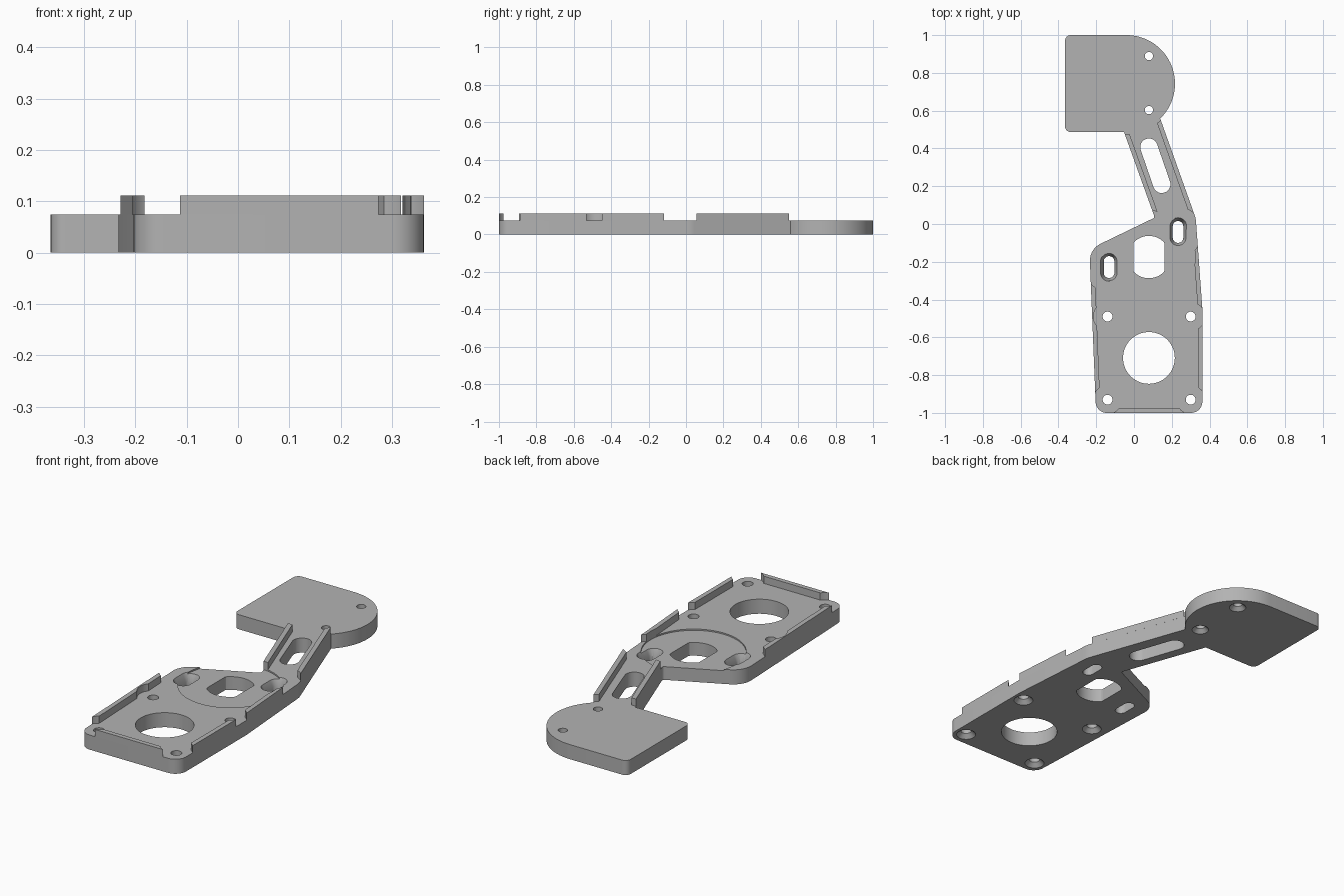
import bpy, bmesh, math
from mathutils import Vector

old = bpy.data.objects.get("Cube")
if old:
    bpy.data.objects.remove(old, do_unlink=True)

THICK, RIB_TOP, RIB_W = 0.075, 0.112, 0.024

grey = bpy.data.materials.new("plain grey")
grey.use_nodes = True
grey.diffuse_color = (0.45, 0.45, 0.45, 1)
grey.node_tree.nodes["Principled BSDF"].inputs["Base Color"].default_value = grey.diffuse_color


def arc(cx, cy, r, start, end, n):
    """Points along a circular arc, angles in degrees."""
    step = math.radians(end - start) / n
    a0 = math.radians(start)
    return [(cx + r * math.cos(a0 + i * step), cy + r * math.sin(a0 + i * step)) for i in range(n + 1)]


def circle(c, r, n=48):
    return arc(c[0], c[1], r, 0, 360, n)[:-1]


def capsule(a, b, r):
    """Slot outline around the segment a-b."""
    ang = math.degrees(math.atan2(b[1] - a[1], b[0] - a[0]))
    return arc(b[0], b[1], r, ang - 90, ang + 90, 16) + arc(a[0], a[1], r, ang + 90, ang + 270, 16)


def rounded(corners):
    """Round each (x, y, radius) corner of a polygon."""
    out = []
    for i, (x, y, r) in enumerate(corners):
        p = Vector((x, y))
        if r == 0:
            out.append((x, y))
            continue
        u = (Vector(corners[i - 1][:2]) - p).normalized()
        v = (Vector(corners[(i + 1) % len(corners)][:2]) - p).normalized()
        half = u.angle(v) / 2
        centre = p + (u + v).normalized() * (r / math.sin(half))
        reach = r / math.tan(half)
        s, e = p + u * reach - centre, p + v * reach - centre
        turn = s.angle_signed(e)
        for k in range(13):
            a = math.atan2(s.y, s.x) - turn * k / 12
            out.append((centre.x + r * math.cos(a), centre.y + r * math.sin(a)))
    return out


def loft(name, low, high, z0, z1):
    """Solid between two outlines with matching point counts."""
    bm = bmesh.new()
    a = [bm.verts.new((x, y, z0)) for x, y in low]
    b = [bm.verts.new((x, y, z1)) for x, y in high]
    bm.faces.new(a)
    bm.faces.new(b)
    for i in range(len(a)):
        j = (i + 1) % len(a)
        bm.faces.new((a[i], a[j], b[j], b[i]))
    bmesh.ops.recalc_face_normals(bm, faces=bm.faces)
    mesh = bpy.data.meshes.new(name)
    bm.to_mesh(mesh)
    bm.free()
    mesh.materials.append(grey)
    ob = bpy.data.objects.new(name, mesh)
    bpy.context.collection.objects.link(ob)
    return ob


def cut(ob, tools):
    """Subtract the tools in turn and bake the result."""
    for t in tools:
        m = ob.modifiers.new("cut", "BOOLEAN")
        m.operation, m.solver, m.object = "DIFFERENCE", "EXACT", t
    bpy.context.view_layer.update()
    mesh = bpy.data.meshes.new_from_object(ob.evaluated_get(bpy.context.evaluated_depsgraph_get()))
    ob.modifiers.clear()
    ob.data = mesh


def through(outline):
    return loft("cutter", outline, outline, -0.1, 0.3)


# Plate outline: round-ended pad, slanted arm and tapered base
PAD = (-0.04, 0.743)
PAD_R = 0.257
FRONT_L, FRONT_R = (-0.201, -1.0), (0.362, -1.0)
SIDE_L, SIDE_R = (-0.236, -0.133), (0.362, -0.45)
ARM_R0, ARM_R1 = (0.327, 0.03), (0.14, 0.555)
ARM_L0, ARM_L1 = (0.11, 0.034), (-0.053, 0.487)
corners = [(-0.365, 0.487, 0.03), (-0.365, 1.0, 0.03)]
corners += [(x, y, 0) for x, y in arc(PAD[0], PAD[1], PAD_R, 90, -46, 40)]
corners += [(*ARM_R0, 0.12), (*SIDE_R, 0), (*FRONT_R, 0.06), (*FRONT_L, 0.06),
            (*SIDE_L, 0.1), (*ARM_L0, 0.012), (*ARM_L1, 0)]
outline = rounded(corners)
plate = loft("mounting_plate", outline, outline, 0, THICK)

# Hole positions
MOTOR = (0.079, -0.175)
base_screws = [(x, y) for x in (-0.14, 0.3) for y in (-0.49, -0.93)]
pad_screws = [(0.079, 0.889), (0.079, 0.603)]
slots = [(0.233, -0.042), (-0.132, -0.228)]

tools = [through(circle((0.079, -0.709), 0.137, 72))]
# Shallow round seat and flat-sided hole
tools.append(loft("cutter", circle(MOTOR, 0.245, 96), circle(MOTOR, 0.245, 96), THICK - 0.007, 0.2))
flat = [(MOTOR[0] + max(-0.082, min(0.082, x)), MOTOR[1] + y) for x, y in circle((0, 0), 0.112, 72)]
tools.append(through(flat))
# Arm slot
tools.append(through(capsule((0.079, 0.407), (0.147, 0.21), 0.046)))
# Screw holes, countersunk from below
for group, r, wide in ((base_screws, 0.026, 0.047), (pad_screws, 0.022, 0.041)):
    for c in group:
        tools.append(through(circle(c, r, 32)))
        tools.append(loft("cutter", circle(c, wide + 0.01, 32), circle(c, r - 0.002, 32), -0.01, wide - r + 0.002))
# Adjusting slots, countersunk from above
for x, y in slots:
    a, b = (x, y - 0.03), (x, y + 0.03)
    tools.append(through(capsule(a, b, 0.028)))
    tools.append(loft("cutter", capsule(a, b, 0.026), capsule(a, b, 0.054), 0.03, THICK + 0.02))
cut(plate, tools)

# Clearances that interrupt the edge ribs
clear = [through(circle(c, 0.075)) for c in base_screws]
clear += [through(circle(c, 0.13)) for c in slots]
clear += [through(circle(MOTOR, 0.245, 96)), through(circle(PAD, PAD_R + 0.008, 72))]
clear.append(through([(-0.5, 0.477), (0.05, 0.477), (0.05, 1.1), (-0.5, 1.1)]))


def rib(name, a, b):
    """Upright strip on the inner (right-hand) side of edge a-b."""
    a, b = Vector(a), Vector(b)
    d = (b - a).normalized()
    n = Vector((d.y, -d.x)) * RIB_W
    quad = [tuple(p) for p in (a, b, b + n, a + n)]
    ob = loft(name, quad, quad, THICK, RIB_TOP)
    cut(ob, clear)
    return ob


ribs = [
    rib("front_rib", FRONT_R, FRONT_L),
    rib("right_rib", FRONT_L, SIDE_L),
    rib("left_front_rib", SIDE_R, FRONT_R),
    rib("left_rear_rib", ARM_R0, SIDE_R),
    rib("arm_left_rib", ARM_R1, ARM_R0),
    rib("arm_right_rib", ARM_L0, ARM_L1),
]

# Trim the corner scraps left outside the rounded front corners
for ob in ribs:
    bm = bmesh.new()
    bm.from_mesh(ob.data)
    scraps = [v for v in bm.verts if v.co.y < -0.95 and (v.co.x < -0.125 or v.co.x > 0.285)]
    scraps += [v for v in bm.verts if ob.name == "right_rib" and v.co.y > -0.25]
    bmesh.ops.delete(bm, geom=scraps, context="VERTS")
    bm.to_mesh(ob.data)
    bm.free()

for t in tools + clear:
    bpy.data.objects.remove(t, do_unlink=True)

# Smooth curved walls, sharp rims
bpy.ops.object.select_all(action="DESELECT")
for ob in [plate] + ribs:
    ob.select_set(True)
bpy.context.view_layer.objects.active = plate
bpy.ops.object.shade_smooth_by_angle(angle=math.radians(25))
